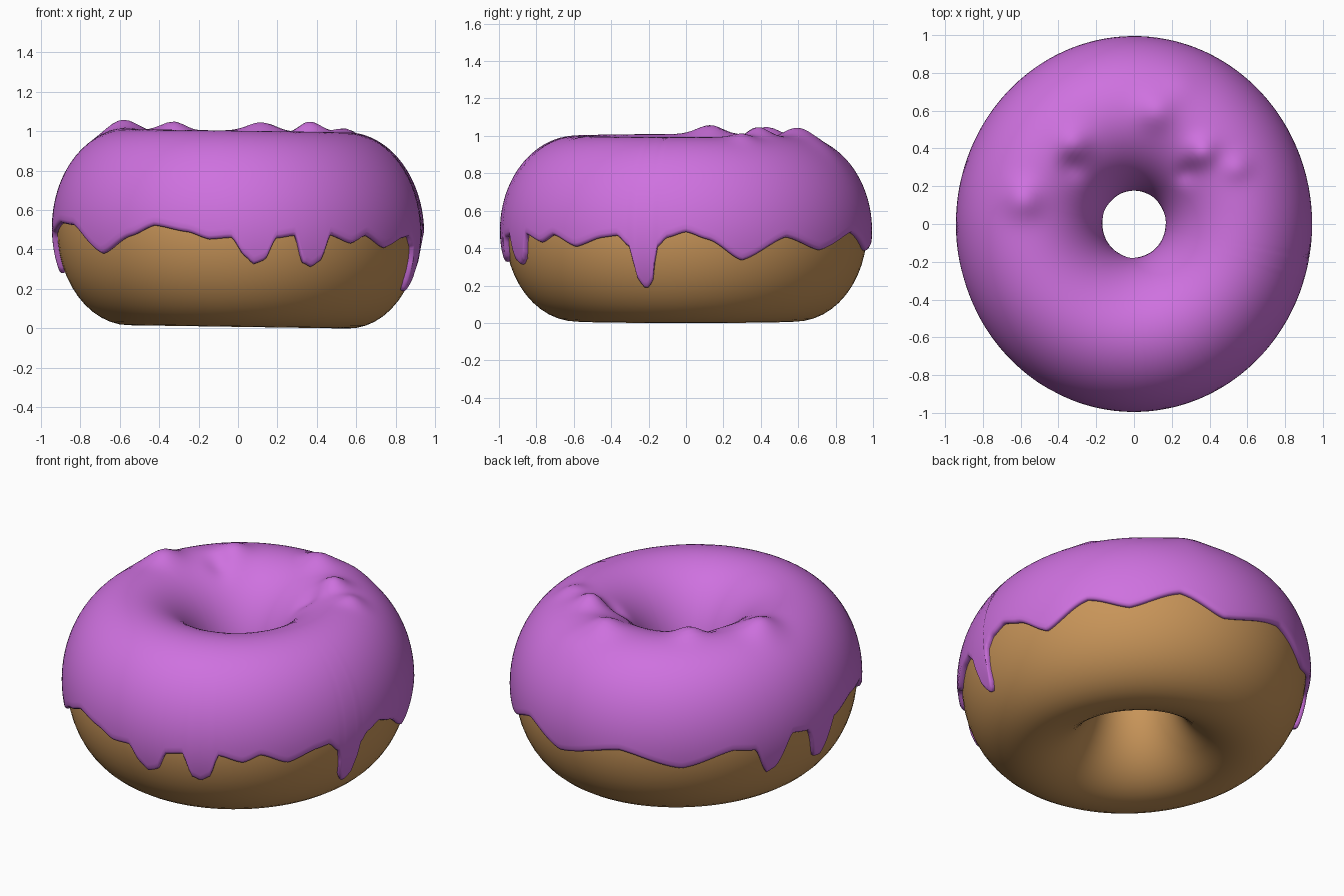
import bpy, bmesh, math

if "Cube" in bpy.data.objects:
    bpy.data.objects.remove(bpy.data.objects["Cube"])

R, A, B, ZC = 0.555, 0.362, 0.487, 0.495   # ring radius, section half width / height, centre height
YS = 1.055                                 # ring is slightly longer front to back


def material(name, rgb):
    m = bpy.data.materials.new(name)
    m.diffuse_color = (*rgb, 1)
    m.use_nodes = True
    m.node_tree.nodes["Principled BSDF"].inputs["Base Color"].default_value = m.diffuse_color
    return m


def point(theta, phi, off=0.0):
    """Point on the ring surface, pushed outward by off."""
    r = R + (A + off) * math.cos(phi)
    x, y = r * math.cos(theta), YS * r * math.sin(theta)
    z = ZC + (B + off * 0.75) * math.sin(phi) - 0.015 * x
    return x, y, z


def surface(name, rings, closed, mat):
    """Skin a list of sections that go round the ring."""
    bm = bmesh.new()
    vs = [[bm.verts.new(p) for p in ring] for ring in rings]
    n, m = len(vs), len(vs[0])
    for i in range(n):
        a, b = vs[i], vs[(i + 1) % n]
        for j in range(m if closed else m - 1):
            k = (j + 1) % m
            bm.faces.new((a[j], b[j], b[k], a[k]))
    bmesh.ops.recalc_face_normals(bm, faces=bm.faces)
    me = bpy.data.meshes.new(name)
    bm.to_mesh(me)
    bm.free()
    me.materials.append(mat)
    me.shade_smooth()
    ob = bpy.data.objects.new(name, me)
    bpy.context.collection.objects.link(ob)
    return ob


# Dough ring
dough = material("baked dough", (0.58, 0.30, 0.10))
surface("dough", [[point(math.tau * i / 96, math.tau * j / 48) for j in range(48)]
                  for i in range(96)], True, dough)

# Icing hem: (angle in degrees, height), with drips
HEM = [(0, .50), (7, .46), (18, .35), (33, .47), (47, .40), (64, .49), (80, .39),
       (104, .48), (125, .39), (142, .47), (150, .45), (155, .29), (158, .31), (164, .49),
       (171, .47), (176, .28), (179, .27), (184, .47), (196, .52), (207, .51),
       (222, .37), (234, .46), (243, .515), (254, .485), (261, .45), (268, .46),
       (272, .37), (275, .33), (278.5, .35), (282, .46), (288, .475), (291, .34),
       (294, .32), (297, .35), (300, .48), (308, .44), (314, .48), (323, .42),
       (333, .47), (338, .48), (342, .42), (344.3, .24), (346.5, .20), (348.7, .23),
       (351, .42), (354, .47), (360, .50)]

# Soft lumps on the back of the top: x, y, height, width
LUMPS = [(-.59, .13, .05, .10), (-.32, .42, .045, .09), (.12, .60, .045, .10),
         (.36, .38, .055, .08), (.55, .30, .025, .07), (.28, .27, -.03, .06),
         (-.33, .30, -.025, .07), (.25, .75, .015, .10)]


def hem(deg):
    for (a, za), (b, zb) in zip(HEM, HEM[1:]):
        if a <= deg <= b:
            t = (deg - a) / (b - a)
            return za + (zb - za) * (0.5 * t + 0.5 * t * t * (3 - 2 * t))


def icing_section(deg):
    th = math.radians(deg)
    lo = math.asin((hem(deg) - ZC) / B)
    z_in = 0.47 + 0.03 * math.sin(3 * th) + 0.02 * math.sin(7 * th + 1)
    hi = math.pi - math.asin((z_in - ZC) / B)
    # rounded lips at both ends, even rows between
    lip = [(0.004, -.006), (0.0, .010), (0.012, .021), (0.04, .026)]
    rows = [(lo + d, o) for d, o in lip]
    s, e = lo + 0.09, hi - 0.09
    rows += [(s + (e - s) * i / 40, .026) for i in range(41)]
    rows += [(hi - d, o * 0.8) for d, o in reversed(lip)]
    out = []
    for phi, off in rows:
        x, y, z = point(th, phi, off)
        up = max(0.0, math.sin(phi)) ** 0.5
        for lx, ly, h, w in LUMPS:
            z += up * h * math.exp(-((x - lx) ** 2 + (y - ly) ** 2) / (w * w))
        out.append((x, y, z))
    return out


# Icing cap
icing = material("purple icing", (0.62, 0.165, 0.74))
surface("icing", [icing_section(i) for i in range(360)], False, icing)
